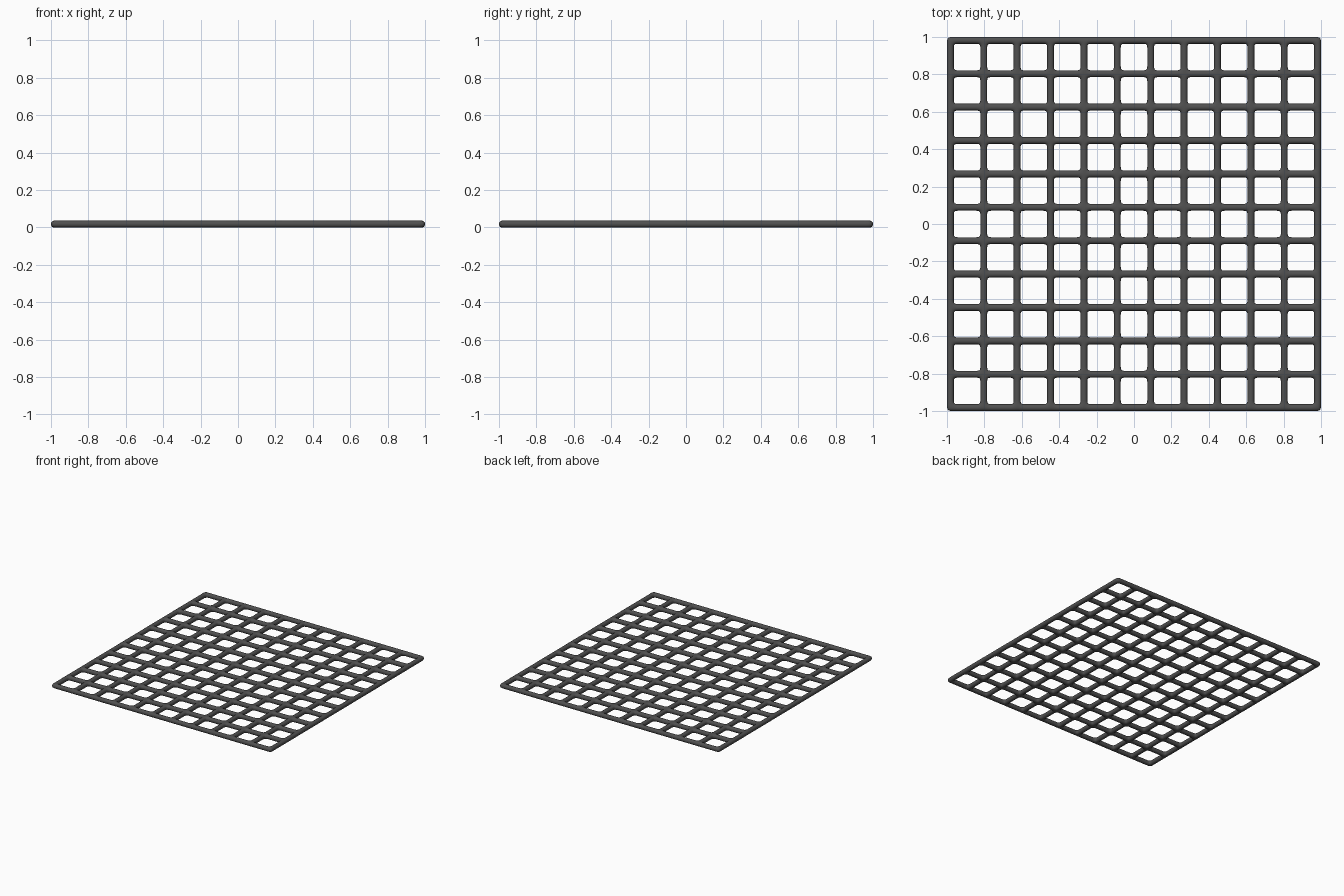
import bpy, bmesh

if "Cube" in bpy.data.objects:
    bpy.data.objects.remove(bpy.data.objects["Cube"])

CELLS = 11
R = 0.0182            # finished bar radius
A = R / 0.917         # control cage half width (shrinks when subdivided)
SUP = 0.022           # support loop distance beside each crossing
L = 1.0 - R           # centre line of the outer bars
pitch = 2 * L / CELLS

# Cage lines across the grate; each interval is flagged bar (True) or gap (False)
lines, is_bar = [], []
for i in range(CELLS + 1):
    c = -L + i * pitch
    if i > 0:
        lines.append(c - A - SUP)
        is_bar.append(False)
    lines.append(c - A)
    is_bar.append(True)
    lines.append(c + A)
    is_bar.append(False)
    if i < CELLS:
        lines.append(c + A + SUP)
        is_bar.append(False)

# Cage of crossing square bars: top, bottom and side walls
n = len(lines)
bm = bmesh.new()
verts = {}


def vert(i, j):
    if (i, j) not in verts:
        verts[i, j] = bm.verts.new((lines[i], lines[j], R - A))
    return verts[i, j]


for i in range(n - 1):
    for j in range(n - 1):
        if is_bar[i] or is_bar[j]:
            bm.faces.new((vert(i, j), vert(i + 1, j), vert(i + 1, j + 1), vert(i, j + 1)))

ext = bmesh.ops.extrude_face_region(bm, geom=bm.faces[:], use_keep_orig=True)
top = [g for g in ext["geom"] if isinstance(g, bmesh.types.BMVert)]
bmesh.ops.translate(bm, verts=top, vec=(0, 0, 2 * A))
bmesh.ops.recalc_face_normals(bm, faces=bm.faces[:])
for f in bm.faces:
    f.smooth = True

mesh = bpy.data.meshes.new("grate")
bm.to_mesh(mesh)
bm.free()
grate = bpy.data.objects.new("grate", mesh)
bpy.context.collection.objects.link(grate)

# Round the bars and blend the crossings
sub = grate.modifiers.new("rounding", "SUBSURF")
sub.levels = sub.render_levels = 2

# Dark metal
mat = bpy.data.materials.new("dark_metal")
mat.diffuse_color = (0.08, 0.08, 0.08, 1)
mat.use_nodes = True
mat.node_tree.nodes["Principled BSDF"].inputs["Base Color"].default_value = mat.diffuse_color
mesh.materials.append(mat)
